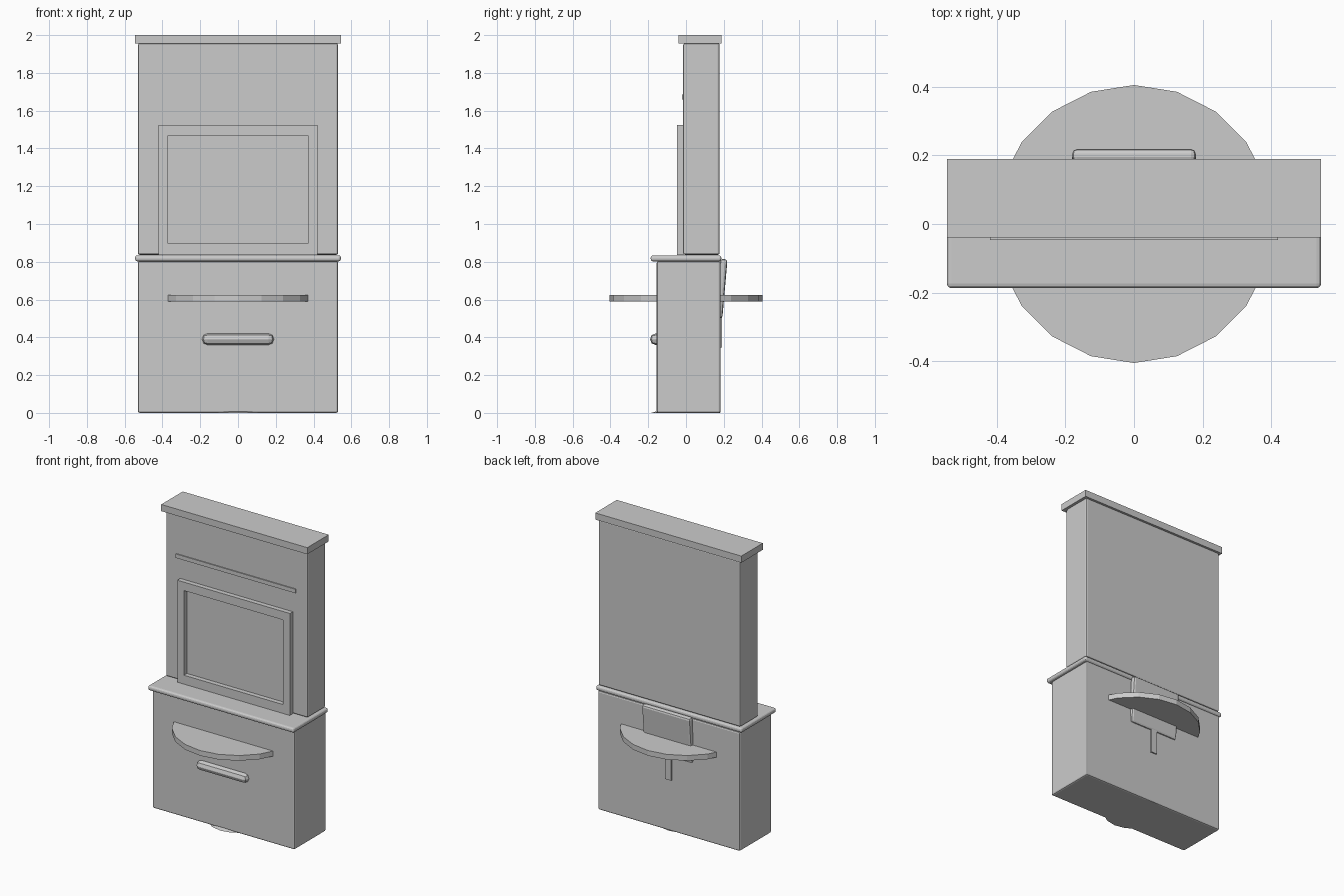
import bpy, math
from mathutils import Matrix

if "Cube" in bpy.data.objects:
    bpy.data.objects.remove(bpy.data.objects["Cube"])


def bevel(ob, width, segments):
    m = ob.modifiers.new("bevel", 'BEVEL')
    m.width, m.segments = width, segments
    m.limit_method = 'ANGLE'


def box(name, x, y, z, width=0, segments=1):
    """Box from (min, max) ranges, with an optional bevel."""
    bpy.ops.mesh.primitive_cube_add(size=1)
    ob = bpy.context.object
    ob.name = name
    size = [b - a for a, b in (x, y, z)]
    mid = [(a + b) / 2 for a, b in (x, y, z)]
    ob.data.transform(Matrix.Diagonal((*size, 1)))
    ob.location = mid
    if width:
        bevel(ob, width, segments)
    return ob


def cone(name, r1, r2, z0, z1, sides):
    bpy.ops.mesh.primitive_cone_add(vertices=sides, radius1=r1, radius2=r2,
                                    depth=z1 - z0, location=(0, 0, (z0 + z1) / 2))
    bpy.context.object.name = name
    return bpy.context.object


# Cabinet
box("lower_cabinet", (-.53, .53), (-.155, .183), (0, .803), .01, 2)
box("counter", (-.545, .545), (-.187, .187), (.802, .834), .013, 3)
box("upper_cabinet", (-.53, .53), (-.015, .178), (.837, 1.957), .01, 2)
box("top_cap", (-.545, .545), (-.04, .189), (1.955, 2.0))
box("upper_rail", (-.45, .445), (-.022, -.01), (1.658, 1.685))

# Raised frame around the recessed panel
fy = (-.047, -.01)
for side, s in (("left", -1), ("right", 1)):
    box("frame_" + side, tuple(sorted((s * .37, s * .42))), fy, (.837, 1.525))
box("frame_bottom", (-.37, .37), fy, (.837, .897))
box("frame_top", (-.37, .37), fy, (1.468, 1.525))

# Round table passing through the cabinet
cone("table_top", .405, .405, .59, .625, 20)
cone("table_column", .03, .03, .01, .59, 12)
cone("floor_base", .185, .04, 0, .04, 16)

# Chair: seat, reclined backrest and support bar
box("chair_seat", (-.19, .19), (-.19, .17), (.36, .42), .028, 2)
back = box("chair_backrest", (-.18, .18), (.168, .206), (.5, .815), .014, 2)
back.rotation_euler.x = math.radians(-5)
box("backrest_bar", (-.022, .022), (.165, .191), (.36, .56))
box("backrest_bracket", (-.022, .022), (0, .191), (.345, .365))
